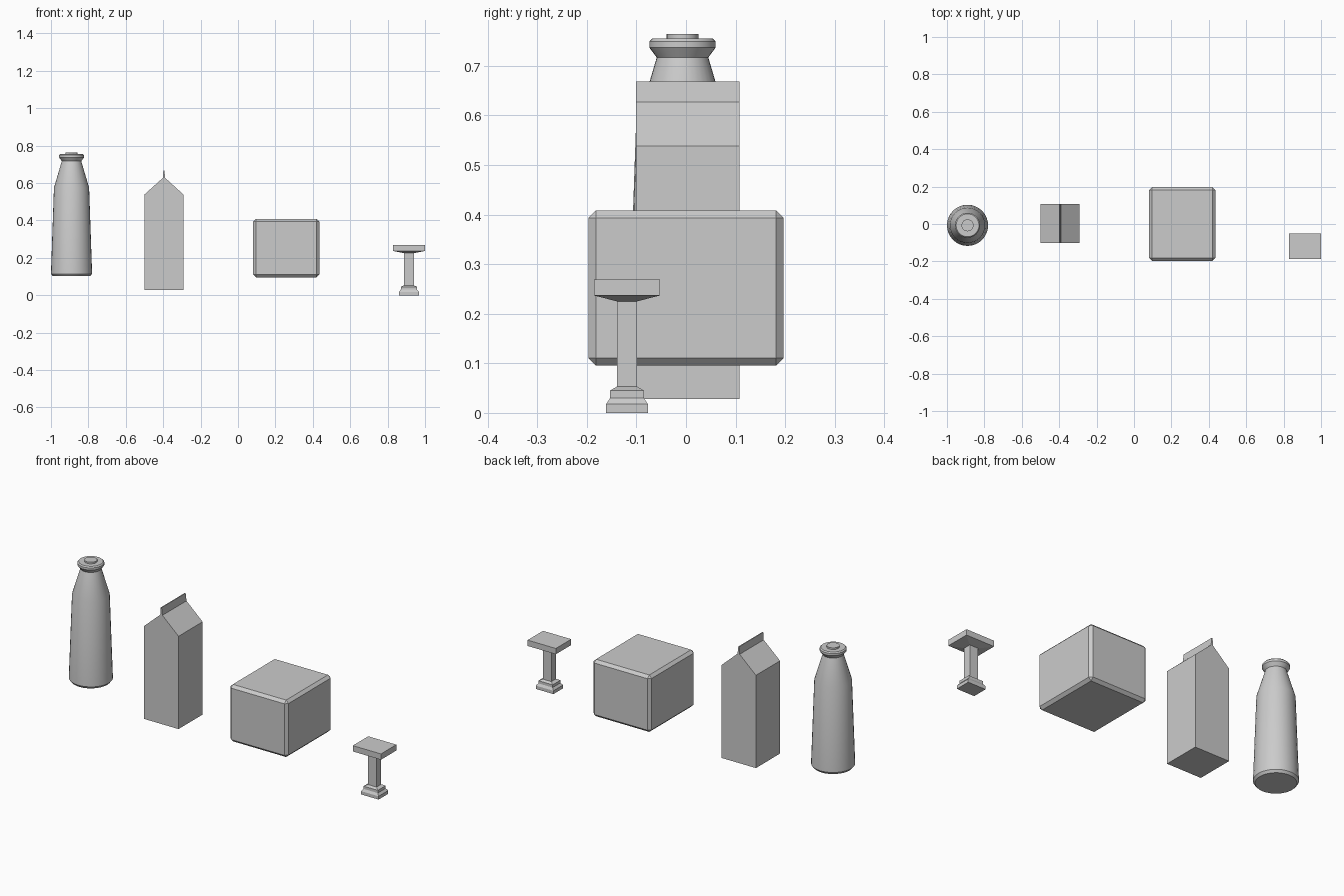
import bpy, bmesh
from math import cos, sin, pi

if "Cube" in bpy.data.objects:
    bpy.data.objects.remove(bpy.data.objects["Cube"])


def finish(name, bm, smooth=False):
    bmesh.ops.recalc_face_normals(bm, faces=bm.faces[:])
    mesh = bpy.data.meshes.new(name)
    bm.to_mesh(mesh)
    bm.free()
    ob = bpy.data.objects.new(name, mesh)
    bpy.context.collection.objects.link(ob)
    if smooth:
        bpy.ops.object.select_all(action='DESELECT')
        bpy.context.view_layer.objects.active = ob
        ob.select_set(True)
        bpy.ops.object.shade_smooth_by_angle(angle=0.5)
    return ob


def loft(name, rings, smooth=False):
    """Skin a stack of closed rings of points and cap both ends."""
    bm = bmesh.new()
    loops = [[bm.verts.new(p) for p in ring] for ring in rings]
    n = len(loops[0])
    for a, b in zip(loops, loops[1:]):
        for i in range(n):
            j = (i + 1) % n
            bm.faces.new((a[i], a[j], b[j], b[i]))
    bm.faces.new(loops[0])
    bm.faces.new(loops[-1])
    return finish(name, bm, smooth)


def circle(cx, cy, r, z, n=32):
    return [(cx + r * cos(2 * pi * i / n), cy + r * sin(2 * pi * i / n), z) for i in range(n)]


def rect(cx, cy, hx, hy, z):
    return [(cx + sx * hx, cy + sy * hy, z) for sx, sy in ((-1, -1), (1, -1), (1, 1), (-1, 1))]


# Bottle: turned body, shoulder, lip ring and cap
bottle = [(.1, .102), (.11, .115), (.094, .575), (.052, .717), (.067, .737),
          (.067, .749), (.061, .755), (.032, .755), (.032, .764)]
loft("bottle", [circle(-.89, -.007, r, z) for r, z in bottle], True)

# Carton: gabled outline with a thin sealed fin, extruded along y
outline = [(-.501, .028), (-.291, .028), (-.291, .538), (-.389, .627),
           (-.394, .668), (-.399, .668), (-.402, .627), (-.501, .538)]
loft("carton", [[(x, y, z) for x, z in outline] for y in (-.101, .108)])

# Box: block with chamfered edges
bm = bmesh.new()
bmesh.ops.create_cube(bm, size=1)
for v in bm.verts:
    v.co = (.258 + v.co.x * .354, v.co.y * .394, .252 + v.co.z * .313)
bmesh.ops.bevel(bm, geom=bm.edges[:], offset=.015, segments=1, affect='EDGES')
finish("chamfered_box", bm)

# Pedestal: stepped foot, square shaft and flared table slab
steps = [(.042, 0), (.042, .018), (.034, .030), (.034, .045), (.0205, .053),
         (.0205, .225), (.067, .237), (.067, .269)]
loft("pedestal", [rect(.914, -.119, h * 1.28, h, z) for h, z in steps])
